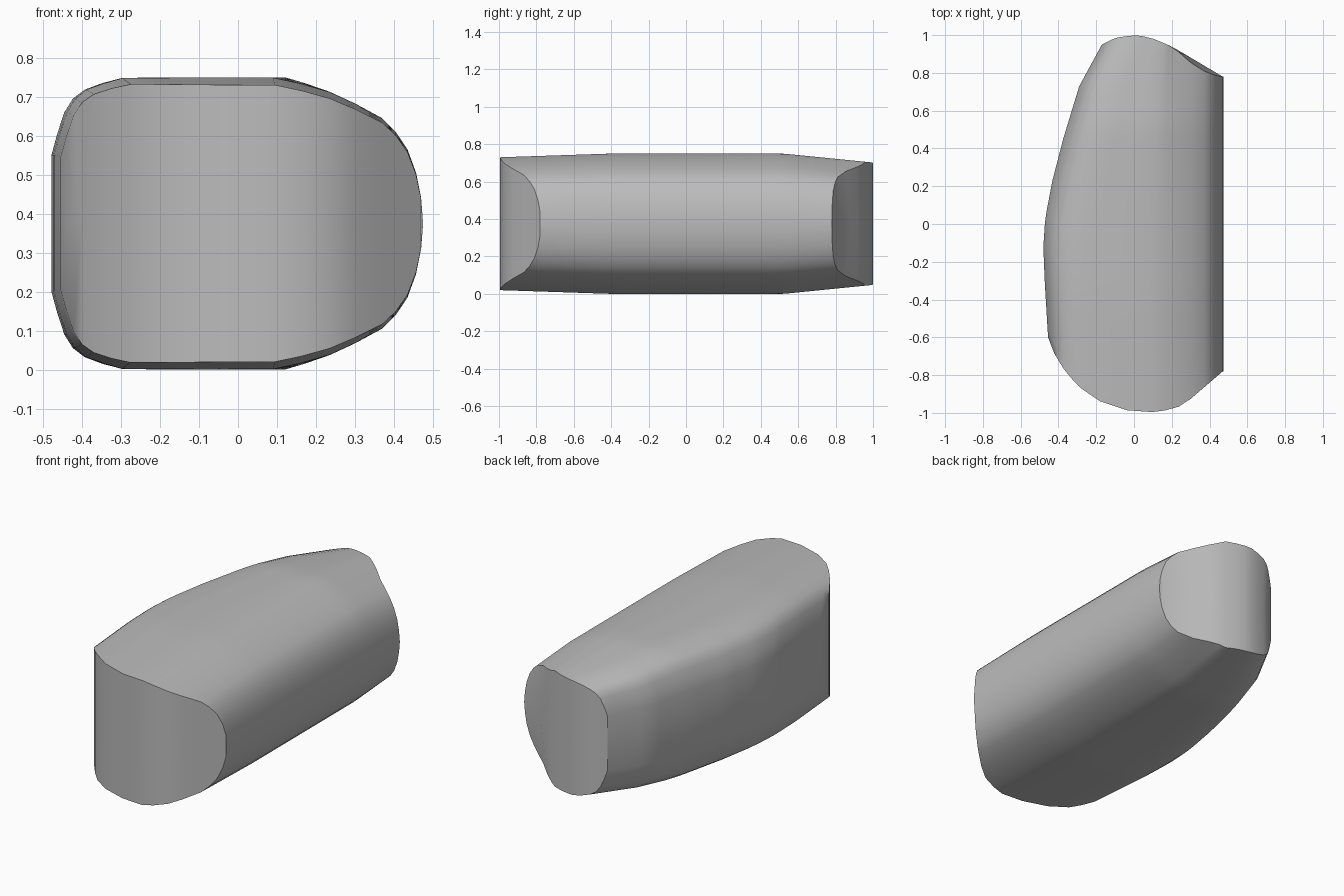
import bpy, bmesh, math

if "Cube" in bpy.data.objects:
    bpy.data.objects.remove(bpy.data.objects["Cube"], do_unlink=True)


def interp(table, v):
    """Piecewise linear lookup in a list of (key, value) pairs."""
    if v <= table[0][0]:
        return table[0][1]
    for (a, p), (b, q) in zip(table, table[1:]):
        if v <= b:
            return p + (q - p) * (v - a) / (b - a)
    return table[-1][1]


# Upper half of the cross-section, left to right: (x, height above middle)
profile = [(-.48, 0), (-.48, .175), (-.465, .23), (-.447, .285), (-.425, .32),
           (-.395, .343), (-.35, .36), (-.30, .373), (-.2, .375), (-.05, .375),
           (.09, .375), (.16, .36), (.235, .338), (.30, .308), (.37, .27),
           (.405, .235), (.435, .19), (.457, .13), (.47, .065), (.475, 0)]
# Plan outlines: left flank x by y, then both end curves y by x
flank = [(-.6, -.455), (-.3, -.473), (-.12, -.48), (.03, -.47), (.23, -.432),
         (.45, -.375), (.73, -.29), (.95, -.17)]
front = [(-.455, -.6), (-.42, -.69), (-.37, -.77), (-.3, -.855), (-.2, -.93),
         (-.08, -.98), (.06, -1), (.18, -.985), (.26, -.96), (.47, -.78)]
back = [(-.17, .95), (-.1, .985), (0, 1), (.08, .99), (.2, .94), (.25, .9),
        (.3, .855), (.36, .815), (.42, .79), (.47, .78)]
back_middle = [(-.17, .95), (-.1, .985), (0, 1), (.08, .99), (.2, .94), (.47, .78)]
half_height = [(-1, .355), (-.4, .375), (.52, .375), (1, .327)]
RINGS = 28


def section_x(x, t):
    """Slide the left part of the section along the flank outline."""
    shift = interp(flank, -.6 + 1.55 * t) + .48
    return x + shift * interp([(-.3, 1), (.2, 0)], x)


# Body: rings lofted between the two end curves
bm = bmesh.new()
rings = []
for i in range(RINGS + 1):
    t = i / RINGS
    ring = []
    for x, z in profile:
        y0 = interp(front, section_x(x, 0))
        y1 = interp(back, section_x(x, 1))
        y = y0 + (y1 - y0) * t
        ring.append(bm.verts.new((section_x(x, t), y, z * interp(half_height, y) / .375)))
    rings.append(ring)
for a, b in zip(rings, rings[1:]):
    for j in range(len(profile) - 1):
        bm.faces.new((a[j], a[j + 1], b[j + 1], b[j]))

# End faces: upright strips down to the middle plane
for ring, curve in ((rings[0], front), (rings[-1], back_middle)):
    foot = [bm.verts.new((v.co.x, interp(curve, v.co.x), 0)) for v in ring]
    for j in range(len(ring) - 1):
        bm.faces.new((ring[j], ring[j + 1], foot[j + 1], foot[j]))
bmesh.ops.remove_doubles(bm, verts=bm.verts, dist=.0005)

# Mirror the upper half to the lower half
copy = bmesh.ops.duplicate(bm, geom=bm.verts[:] + bm.edges[:] + bm.faces[:])
for item in copy["geom"]:
    if isinstance(item, bmesh.types.BMVert):
        item.co.z *= -1
bmesh.ops.remove_doubles(bm, verts=bm.verts, dist=.0005)
bmesh.ops.recalc_face_normals(bm, faces=bm.faces)
bmesh.ops.translate(bm, verts=bm.verts, vec=(0, 0, .375))

mesh = bpy.data.meshes.new("rounded_block")
bm.to_mesh(mesh)
bm.free()
block = bpy.data.objects.new("rounded_block", mesh)
bpy.context.collection.objects.link(block)

# Plain grey material
grey = bpy.data.materials.new("plain_grey")
grey.use_nodes = True
colour = (.5, .5, .5, 1)
grey.diffuse_color = colour
grey.node_tree.nodes["Principled BSDF"].inputs["Base Color"].default_value = colour
mesh.materials.append(grey)

# Smooth flanks with crisp end edges
bpy.ops.object.select_all(action="DESELECT")
block.select_set(True)
bpy.context.view_layer.objects.active = block
bpy.ops.object.shade_smooth_by_angle(angle=math.radians(30))
